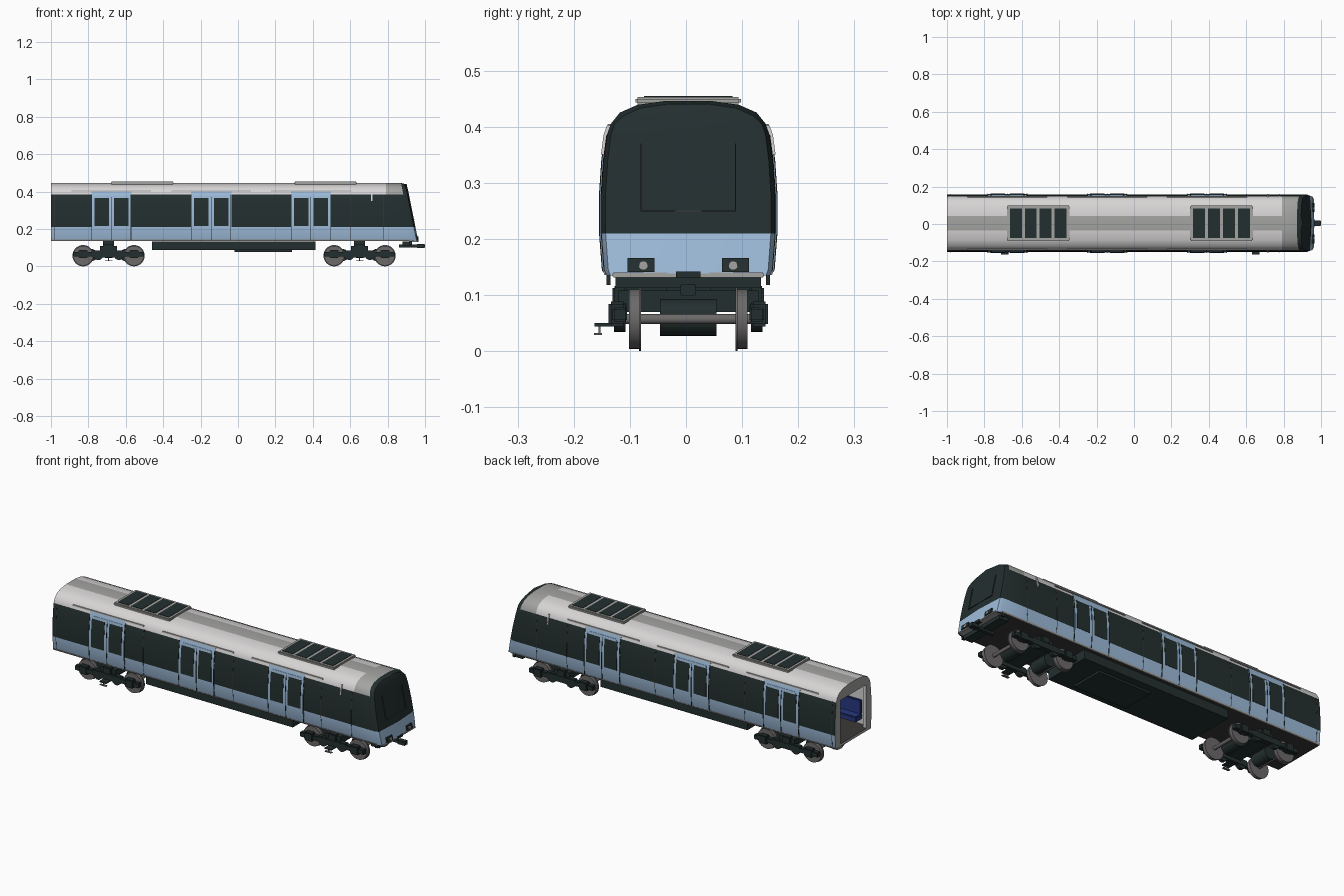
import bpy, bmesh, math
from mathutils import Vector

if "Cube" in bpy.data.objects:
    bpy.data.objects.remove(bpy.data.objects["Cube"])


def material(name, r, g, b):
    m = bpy.data.materials.new(name)
    m.use_nodes = True
    m.diffuse_color = (r, g, b, 1)
    m.node_tree.nodes["Principled BSDF"].inputs["Base Color"].default_value = (r, g, b, 1)
    return m


DARK = material("dark_glass_green", .017, .028, .028)
BLUE = material("pale_blue", .34, .50, .70)
LIGHT = material("light_grey", .68, .66, .66)
MID = material("mid_grey", .37, .37, .36)
STEEL = material("wheel_steel", .15, .14, .14)
FLOOR = material("floor_grey", .045, .04, .04)
SEAT = material("seat_blue", .02, .04, .22)
PARTS = []


def finish(name, bm, mats, smooth=True):
    bmesh.ops.remove_doubles(bm, verts=bm.verts, dist=1e-5)
    bmesh.ops.recalc_face_normals(bm, faces=bm.faces)
    mesh = bpy.data.meshes.new(name)
    bm.to_mesh(mesh)
    bm.free()
    for m in mats:
        mesh.materials.append(m)
    ob = bpy.data.objects.new(name, mesh)
    bpy.context.collection.objects.link(ob)
    PARTS.append(ob)
    if smooth:
        bpy.ops.object.select_all(action='DESELECT')
        ob.select_set(True)
        bpy.context.view_layer.objects.active = ob
        bpy.ops.object.shade_smooth_by_angle(angle=math.radians(35))
    return ob


def box(name, xs, ys, zs, mat, bevel=0):
    bm = bmesh.new()
    bmesh.ops.create_cube(bm, size=1)
    for v in bm.verts:
        v.co = [(a + b) / 2 + c * (b - a) for (a, b), c in zip((xs, ys, zs), v.co)]
    if bevel:
        bmesh.ops.bevel(bm, geom=bm.edges[:], offset=bevel, segments=2, affect='EDGES')
    return finish(name, bm, [mat], False)


def cylinder(name, centre, radius, length, mat, axis='Y', sides=32):
    bm = bmesh.new()
    bmesh.ops.create_cone(bm, cap_ends=True, segments=sides, radius1=radius,
                          radius2=radius, depth=length)
    turn = Vector((0, 1, 0) if axis == 'Y' else (1, 0, 0)).to_track_quat('Z', 'Y')
    for v in bm.verts:
        v.co = turn @ v.co + Vector(centre)
    return finish(name, bm, [mat])


# Body cross-section, bottom to roof centre, then mirrored
HALF = [(.146, .135), (.15, .145), (.155, .21), (.155, .28), (.151, .34), (.145, .385),
        (.138, .405), (.122, .425), (.09, .439), (.04, .446)]
SECTION = HALF + [(-y, z) for y, z in reversed(HALF)]
N = len(SECTION)


def width(z):
    for (y0, z0), (y1, z1) in zip(HALF, HALF[1:]):
        if z <= z1:
            return y0 + (y1 - y0) * (z - z0) / (z1 - z0)
    return 0


def nose(z):
    return .955 - (z - .14) * .2


def clamp(points, w, z0, z1):
    return [(max(-w, min(w, y)), max(z0, min(z1, z)) if z > .14 else z0) for y, z in points]


def skin(bm, a, b, rule):
    for i in range(N):
        j = (i + 1) % N
        f = bm.faces.new((a[i], a[j], b[j], b[i]))
        f.material_index = rule(i, f.calc_center_median())


def livery(i, c):
    if i == N - 1:
        return 4
    if c.z < .21:
        return 1
    if c.z < .385:
        return 0
    return 3 if c.x > .79 or abs(c.y) < .03 else 2


# Outer shell with raked dark cab front
bm = bmesh.new()
rings = [[bm.verts.new((x, y, z)) for y, z in SECTION] for x in (-1, .79)]
rings.append([bm.verts.new((nose(z) - .022, y, z)) for y, z in SECTION])
rings.append([bm.verts.new((nose(z), y * .95, z - (.006 if z > .42 else 0)))
              for y, z in SECTION])
skin(bm, rings[0], rings[1], livery)
skin(bm, rings[1], rings[2], livery)
skin(bm, rings[2], rings[3], lambda i, c: 4 if i == N - 1 else 1 if c.z < .21 else 0)
face = rings[3]
mid = [bm.verts.new((face[i].co.x + .008, 0, face[i].co.z)) for i in range(N // 2)]
for i in range(N // 2 - 1):
    for a, b in ((face[i], face[i + 1]), (face[N - 1 - i], face[N - 2 - i])):
        f = bm.faces.new((a, b, mid[i + 1], mid[i]))
        f.material_index = 1 if f.calc_center_median().z < .21 else 0
bm.faces.new((face[N // 2 - 1], face[N // 2], mid[-1]))
# Open rear gangway and saloon lining
inner = [[bm.verts.new((x, y, z)) for y, z in clamp(SECTION, w, .15, top)]
         for x, w, top in ((-1, .11, .385), (-.98, .11, .385), (-.98, .138, .41), (.78, .138, .41))]
skin(bm, rings[0], inner[0], lambda i, c: 3)
for a, b in zip(inner, inner[1:]):
    skin(bm, a, b, lambda i, c: 4 if i == N - 1 else 2)
finish("body_shell", bm, [DARK, BLUE, LIGHT, MID, FLOOR])
box("cab_bulkhead", (.77, .78), (-.135, .135), (.15, .4), LIGHT)


def side_plate(name, side, xs, z0, z1, out, mat):
    """Thin plate following the curve of the body side."""
    bm = bmesh.new()
    zs = [z0] + [z for _, z in HALF if z0 < z < z1] + [z1]
    loops = [[bm.verts.new((x, side * (width(z) + d), z)) for x, d in
              ((xs[0], -.001), (xs[0], out), (xs[1], out), (xs[1], -.001))] for z in zs]
    for a, b in zip(loops, loops[1:]):
        for k in range(4):
            bm.faces.new((a[k], a[(k + 1) % 4], b[(k + 1) % 4], b[k]))
    bm.faces.new(loops[0])
    bm.faces.new(loops[-1])
    finish(name, bm, [mat])


# Doors, sliding rails, bodyside details and seats
for side in (-1, 1):
    for x in (-.677, -.143, .39):
        side_plate("door_surround", side, (x - .107, x + .107), .142, .4, .002, BLUE)
        side_plate("door_header", side, (x - .085, x + .085), .366, .38, .0035, BLUE)
        for d in (-1, 1):
            a, b = sorted((x + d * .014, x + d * .091))
            side_plate("door_window", side, (a, b), .215, .366, .0035, DARK)
            side_plate("door_edge_seal", side, (x + d * .105 - .0015, x + d * .105 + .0015),
                       .142, .385, .004, DARK)
        side_plate("door_meeting_seal", side, (x - .0015, x + .0015), .142, .37, .004, DARK)
        side_plate("door_rail", side, (x - .213, x + .213), .399, .405, .005, MID)
    for x in (-.98, -.46, .075, .6, .78):
        side_plate("panel_joint", side, (x - .001, x + .001), .142, .385, .001, FLOOR)
    side_plate("cab_marker", side, (.711, .719), .35, .402, .006, LIGHT)
    side_plate("sill", side, (-1, .93), .1355, .143, .003, MID)
    for a, b in ((-.96, -.8), (-.54, -.27), (-.02, .27), (.52, .75)):
        box("seat_base", (a, b), sorted((side * .08, side * .136)), (.18, .21), SEAT, .004)
        box("seat_back", (a, b), sorted((side * .12, side * .136)), (.21, .285), SEAT, .004)

# Roof cooling units
for x in (-.512, .468):
    box("cooling_unit", (x - .168, x + .168), (-.094, .094), (.439, .453), MID, .004)
    for k in range(4):
        c = x + (k - 1.5) * .08
        box("cooling_grille", (c - .032, c + .032), (-.079, .079), (.45, .455), DARK)


# Cab front details
def front_plate(name, ys, zs, mat, out=.01):
    bm = bmesh.new()
    vs = [[bm.verts.new((nose(z) + d, y, z)) for y, z in
           ((ys[0], zs[0]), (ys[1], zs[0]), (ys[1], zs[1]), (ys[0], zs[1]))] for d in (out - .009, out)]
    for k in range(4):
        bm.faces.new((vs[0][k], vs[0][k - 1], vs[1][k - 1], vs[1][k]))
    bm.faces.new(vs[0])
    bm.faces.new(vs[1])
    finish(name, bm, [mat], False)


for s in (-1, 1):
    front_plate("lamp_housing", sorted((s * .06, s * .108)), (.141, .166), DARK)
    cylinder("headlamp", (nose(.153) + .01, s * .08, .153), .008, .006, MID, 'X', 20)
    front_plate("cab_door_seam", sorted((s * .083, s * .085)), (.25, .37), FLOOR, .0075)
    box("nose_step", (.915, .93), sorted((s * .139, s * .146)), (.118, .137), DARK)
front_plate("cab_door_seam", (-.085, .085), (.249, .251), FLOOR, .0095)
box("front_bumper", (.9, .963), (-.135, .135), (.131, .14), MID, .002)
box("front_beam", (.88, .93), (-.13, .13), (.112, .132), DARK)
box("coupler_bar", (.86, .97), (-.009, .009), (.101, .116), DARK)
box("coupler_head", (.955, 1), (-.014, .014), (.098, .12), DARK, .002)
box("coupler_cover", (.945, .966), (-.022, .022), (.13, .142), DARK)

# Underfloor equipment
box("underfloor_case", (-.46, .415), (-.13, .13), (.087, .134), DARK)
box("underfloor_tray", (-.02, .29), (-.09, .09), (.076, .088), DARK)

# Bogies
for x in (-.692, .65):
    for dx in (-.136, .136):
        cylinder("axle", (x + dx, 0, .057), .009, .26, STEEL, sides=16)
        cylinder("axle_gearbox", (x + dx * .68, 0, .06), .033, .1, DARK, sides=24)
        for s in (-1, 1):
            cylinder("wheel", (x + dx, s * .0965, .057), .053, .018, STEEL)
            cylinder("wheel_flange", (x + dx, s * .086, .057), .057, .004, STEEL)
            box("axle_box", (x + dx - .024, x + dx + .024), sorted((s * .111, s * .142)),
                (.044, .088), DARK, .004)
    for s in (-1, 1):
        ys = sorted((s * .109, s * .135))
        box("bogie_side_frame", (x - .19, x + .19), ys, (.052, .078), DARK, .003)
        box("bogie_centre_frame", (x - .085, x + .085), ys, (.048, .084), DARK, .003)
        box("suspension_block", (x - .025, x + .025), ys, (.08, .116), DARK, .004)
        for d in (-.055, .055):
            cylinder("spring_cup", (x + d, s * .122, .06), .026, .02, DARK, sides=20)
    box("bogie_bolster", (x - .045, x + .045), (-.125, .125), (.07, .108), DARK)
    box("bogie_pivot", (x - .03, x + .03), (-.04, .04), (.1, .136), DARK)
    box("shoe_arm", (x - .02, x + .02), (-.167, -.12), (.044, .05), DARK)
    box("current_shoe", (x - .02, x + .02), (-.168, -.154), (.029, .032), STEEL)
    box("shoe_link", (x - .003, x + .003), (-.16, -.156), (.03, .046), STEEL)

# Centre the whole car sideways, allowing for the shoes
for ob in PARTS:
    ob.location.y += .004
